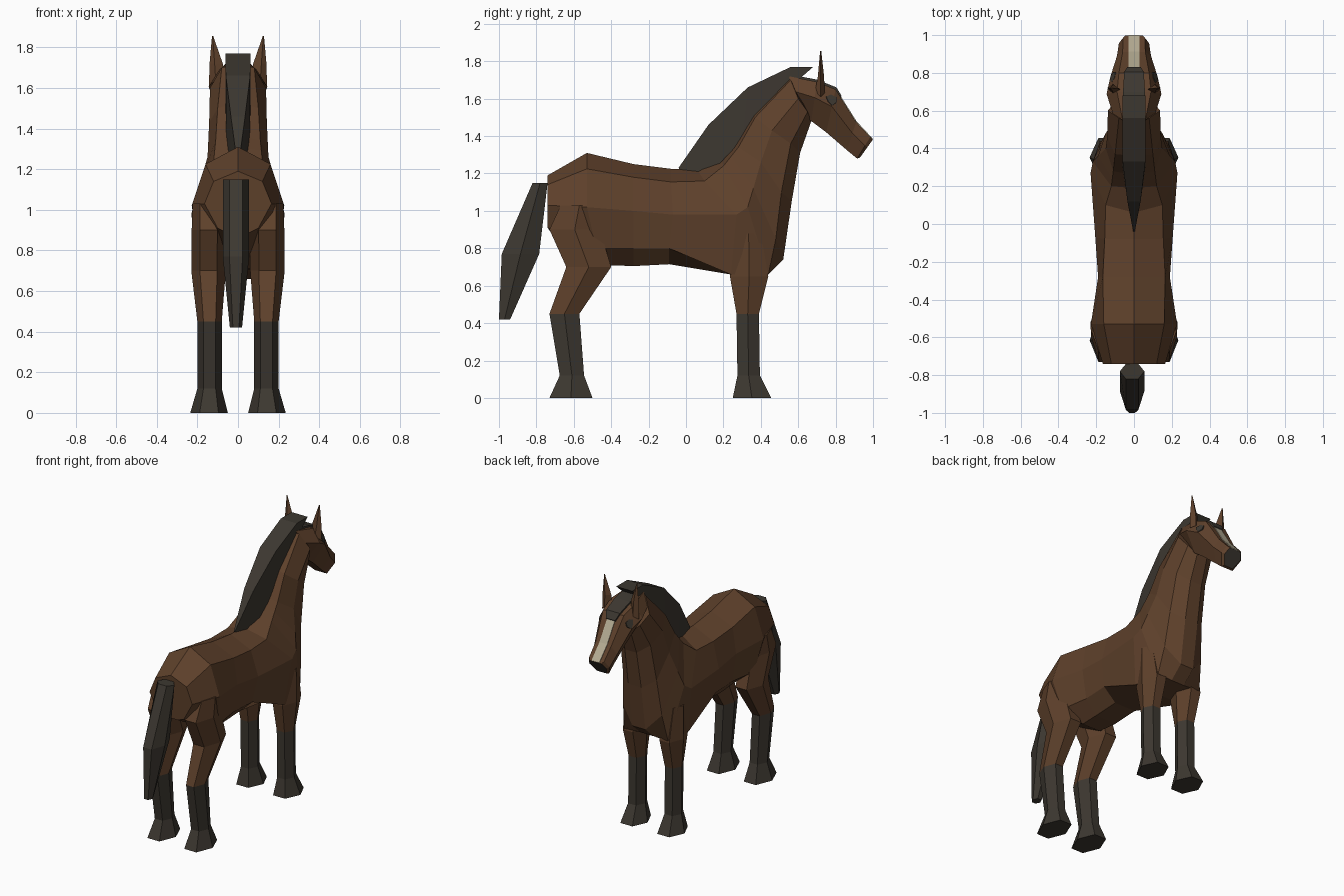
import bpy, bmesh, math
from mathutils import Vector


def material(name, rgb):
    m = bpy.data.materials.new(name)
    m.diffuse_color = (*rgb, 1)
    return m


BROWN = material("brown coat", (0.112, 0.052, 0.024))
DARK = material("dark hair and hoof", (0.046, 0.039, 0.030))
CREAM = material("cream blaze", (0.46, 0.41, 0.29))


def loft(name, rings, mats, rule=None):
    """Skin closed rings with quads, cap both ends, colour faces by a rule on their centre."""
    bm = bmesh.new()
    vs = [[bm.verts.new(p) for p in r] for r in rings]
    n = len(vs[0])
    for a, b in zip(vs, vs[1:]):
        for i in range(n):
            j = (i + 1) % n
            bm.faces.new((a[i], a[j], b[j], b[i]))
    bm.faces.new(vs[0])
    bm.faces.new(vs[-1])
    bmesh.ops.recalc_face_normals(bm, faces=bm.faces)
    if rule:
        for f in bm.faces:
            f.material_index = int(rule(f.calc_center_median()))
    me = bpy.data.meshes.new(name)
    bm.to_mesh(me)
    bm.free()
    for m in mats:
        me.materials.append(m)
    ob = bpy.data.objects.new(name, me)
    bpy.context.collection.objects.link(ob)
    return ob


def mirrored(half):
    """Close a half outline across x = 0; points on the centre are not doubled."""
    return half + [(-x, y, z) for x, y, z in reversed(half) if x > 0]


def hexagon(x0, x1, y0, y1, z):
    """Six-sided ring filling a rectangle at height z, corners pointing sideways."""
    cx, cy, rx, ry = (x0 + x1) / 2, (y0 + y1) / 2, (x1 - x0) / 2, (y1 - y0) / 2
    return [(cx + rx * u, cy + ry * v, z)
            for u, v in ((1, 0), (.5, 1), (-.5, 1), (-1, 0), (-.5, -1), (.5, -1))]


# Body and neck: half sections from ridge to belly, rump to throat
body = [
    [(0, -.74, 1.19), (.12, -.74, 1.14), (.165, -.74, 1.03), (.10, -.74, .91), (.04, -.72, .88)],
    [(0, -.53, 1.31), (.16, -.53, 1.225), (.228, -.53, 1.02), (.19, -.48, .80), (.07, -.42, .71)],
    [(0, -.28, 1.25), (.165, -.28, 1.18), (.19, -.28, 1.0), (.16, -.28, .80), (.08, -.28, .705)],
    [(0, -.08, 1.225), (.155, -.08, 1.155), (.205, -.07, .98), (.17, -.09, .80), (.08, -.09, .715)],
    [(0, .06, 1.22), (.15, .10, 1.16), (.23, .27, .98), (.19, .24, .66), (.06, .24, .66)],
    [(0, .19, 1.27), (.12, .20, 1.24), (.218, .33, 1.02), (.17, .44, .66), (.05, .43, .66)],
    [(0, .22, 1.31), (.115, .24, 1.29), (.19, .36, 1.12), (.15, .48, .85), (.05, .52, .74)],
    [(0, .26, 1.37), (.11, .28, 1.34), (.15, .40, 1.26), (.13, .51, 1.10), (.05, .565, 1.05)],
    [(0, .36, 1.53), (.10, .37, 1.50), (.142, .46, 1.43), (.118, .56, 1.36), (.045, .61, 1.31)],
    [(0, .56, 1.73), (.08, .56, 1.70), (.138, .60, 1.60), (.10, .65, 1.53), (.04, .67, 1.48)],
]
loft("body_and_neck", [mirrored(h) for h in body], [BROWN])

# Head: top y/z, bottom y/z, half widths at top, cheek and jaw
head = [
    (.55, 1.72, .62, 1.52, .06, .11, .05),
    (.70, 1.69, .67, 1.48, .09, .145, .06),
    (.80, 1.65, .75, 1.42, .08, .125, .055),
    (.91, 1.475, .86, 1.325, .06, .09, .045),
    (.985, 1.395, .915, 1.28, .058, .08, .045),
    (.998, 1.38, .93, 1.285, .045, .065, .035),
]


def head_half(ty, tz, by, bz, a, b, c):
    return [(a, ty, tz), (b, ty * .6 + by * .4, tz * .6 + bz * .4), (c, by, bz)]


halves = [head_half(*h) for h in head]
loft("head", [mirrored(h) for h in halves], [BROWN, DARK], lambda c: c.y > .958 and c.z < 1.36)

# Blaze: thin plate down the face
face_line = [(.80, 1.65), (.91, 1.475), (.985, 1.395), (.998, 1.38)]
loft("face_blaze", [[(-.03, y - .004, z - .003), (.03, y - .004, z - .003),
                     (.03, y + .002, z + .004), (-.03, y + .002, z + .004)] for y, z in face_line], [CREAM])

# Eyes: thin plates lying on the cheek faces
q = [Vector(p) for p in (halves[1][0], halves[2][0], halves[2][1], halves[1][1])]
normal = (q[1] - q[0]).cross(q[3] - q[0]).normalized()
normal *= math.copysign(1, normal.x)


def on_cheek(u, v):
    return q[0].lerp(q[1], u).lerp(q[3].lerp(q[2], u), v)


for s, side in ((1, "right"), (-1, "left")):
    outline = [on_cheek(u, v) for u, v in ((.6, .62), (.82, .40), (1.12, .42), (1.18, .68), (1.0, .95), (.75, .85))]
    loft("eye_" + side, [[(s * p.x, p.y, p.z) for p in (o + normal * d for o in outline)]
                         for d in (-.005, .003)], [DARK])
    # Ears: tapered spikes
    loft("ear_" + side, [
        [(s * .075, .71, 1.66), (s * .11, .742, 1.63), (s * .143, .72, 1.61), (s * .11, .69, 1.64)],
        [(s * .075, .715, 1.72), (s * .11, .738, 1.72), (s * .14, .72, 1.72), (s * .115, .705, 1.72)],
        [(s * (.125 + dx), .72 + dy, 1.855) for dx, dy in ((-.003, 0), (0, .003), (.003, 0), (0, -.003))],
    ], [BROWN])

    # Legs: brown above the knee, dark below, flared hooves
    def leg(name, sections):
        loft(name + "_" + side, [hexagon(s * a, s * b, c, d, z) for a, b, c, d, z in sections],
             [BROWN, DARK], lambda c: c.z < .44)

    leg("front_leg", [(.09, .215, .27, .40, .88), (.065, .217, .235, .44, .65), (.08, .20, .27, .39, .45),
                      (.08, .20, .275, .395, .12), (.05, .235, .25, .455, 0)])
    leg("hind_leg", [(.08, .224, -.67, -.47, 1.03), (.06, .228, -.73, -.46, .90), (.06, .23, -.64, -.40, .70),
                     (.08, .20, -.73, -.57, .45), (.08, .20, -.675, -.545, .12),
                     (.05, .235, -.73, -.50, 0)])

# Mane: crest y/z, root y/z, half width
mane = [(-.04, 1.23, -.02, 1.20, .004), (.12, 1.46, .13, 1.20, .035), (.33, 1.66, .30, 1.38, .06),
        (.56, 1.77, .50, 1.64, .062), (.68, 1.77, .60, 1.70, .062)]
loft("mane", [mirrored([(w, a, b), (w, c, d)]) for a, b, c, d, w in mane], [DARK])

# Forelock: low slab lying between the ears
forelock = [(.58, 1.725, .058), (.70, 1.702, .058), (.805, 1.66, .052), (.832, 1.615, .035)]
loft("forelock", [mirrored([(w, y, z), (w, y - .015, z - .03)]) for y, z, w in forelock], [DARK])

# Tail: six-sided hanging taper
tail = [(-.82, -.74, .065, 1.15), (-.985, -.785, .065, .77), (-1.0, -.94, .03, .42)]
loft("tail", [[(x * w - .01, y, z) for x, y in ((-.5, a), (.5, a), (1, (a + b) / 2), (.5, b), (-.5, b), (-1, (a + b) / 2))]
              for a, b, w, z in tail], [DARK])
